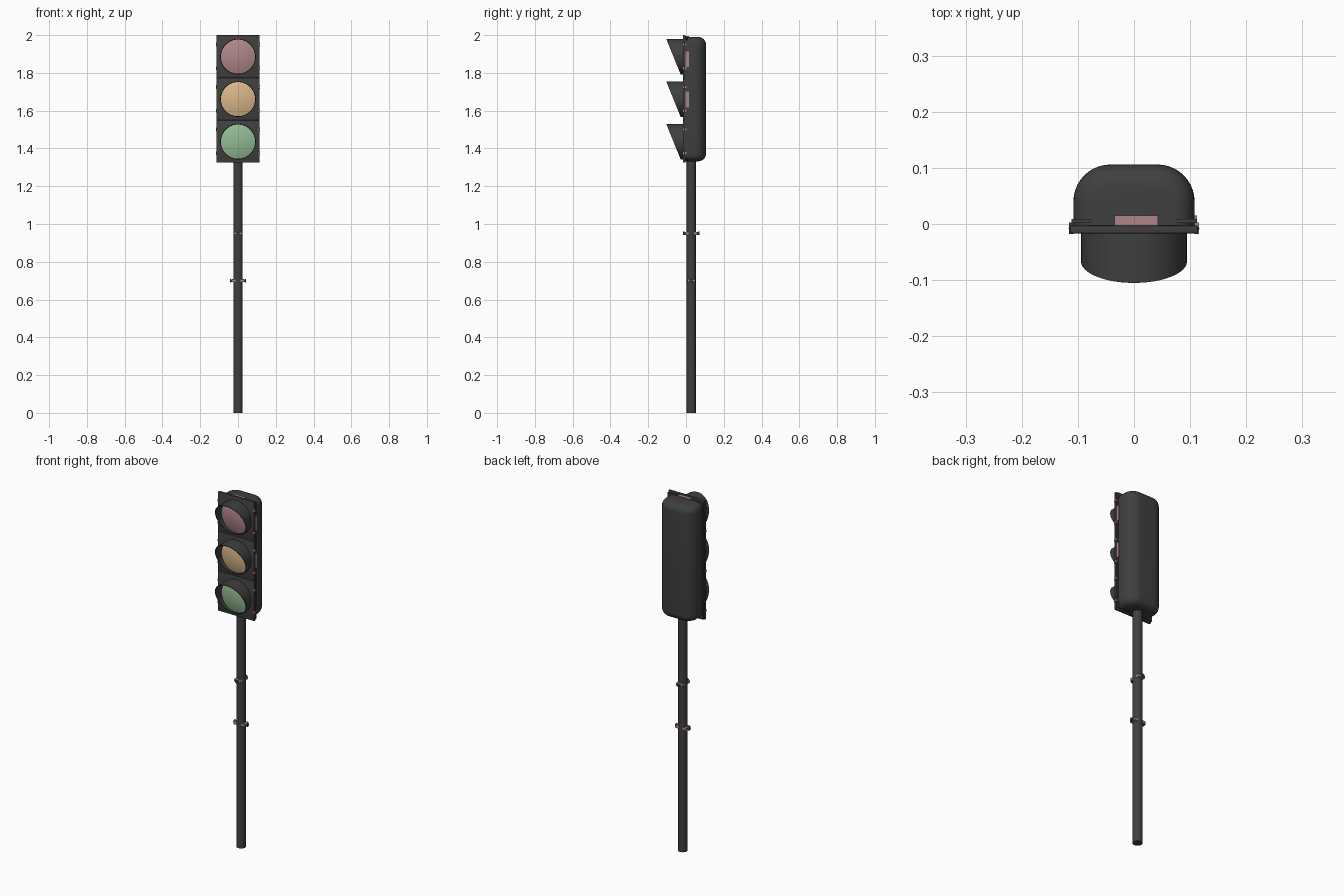
import bpy, bmesh, math
from mathutils import Vector

if "Cube" in bpy.data.objects:
    bpy.data.objects.remove(bpy.data.objects["Cube"])


def mat(name, r, g, b):
    m = bpy.data.materials.new(name)
    m.diffuse_color = (r, g, b, 1)
    m.use_nodes = True
    m.node_tree.nodes["Principled BSDF"].inputs["Base Color"].default_value = m.diffuse_color
    return m


DARK = mat("dark_grey", 0.05, 0.05, 0.05)
RED = mat("dusty_red", 0.43, 0.235, 0.25)
AMBER = mat("pale_amber", 0.69, 0.47, 0.24)
GREEN = mat("soft_green", 0.29, 0.49, 0.29)


def finish(name, bm, material, smooth=True):
    bmesh.ops.recalc_face_normals(bm, faces=bm.faces)
    me = bpy.data.meshes.new(name)
    bm.to_mesh(me)
    bm.free()
    me.materials.append(material)
    ob = bpy.data.objects.new(name, me)
    bpy.context.collection.objects.link(ob)
    if smooth:
        bpy.ops.object.select_all(action='DESELECT')
        ob.select_set(True)
        bpy.context.view_layer.objects.active = ob
        bpy.ops.object.shade_smooth_by_angle(angle=math.radians(35))
    return ob


def box(name, lo, hi, material, bevel=0.0):
    bm = bmesh.new()
    bmesh.ops.create_cube(bm, size=1)
    lo, hi = Vector(lo), Vector(hi)
    for v in bm.verts:
        v.co = Vector([(lo[i] + hi[i]) / 2 + v.co[i] * (hi[i] - lo[i]) for i in range(3)])
    if bevel:
        bmesh.ops.bevel(bm, geom=bm.edges[:], offset=bevel, segments=2,
                        profile=0.5, affect='EDGES')
    return finish(name, bm, material, bevel > 0)


def rod(name, a, b, radius, material, sides=16):
    a, b = Vector(a), Vector(b)
    bm = bmesh.new()
    bmesh.ops.create_cone(bm, cap_ends=True, segments=sides, radius1=radius,
                          radius2=radius, depth=(b - a).length)
    q = Vector((0, 0, 1)).rotation_difference(b - a)
    for v in bm.verts:
        v.co = q @ v.co + (a + b) / 2
    return finish(name, bm, material)


def loft(bm, rings, closed=False):
    n = len(rings[0])
    pairs = list(zip(rings, rings[1:]))
    if closed:
        pairs.append((rings[-1], rings[0]))
    for r0, r1 in pairs:
        for i in range(n):
            j = (i + 1) % n
            bm.faces.new((r0[i], r0[j], r1[j], r1[i]))


# rear housing: D-shaped section lofted upward with rounded ends
def housing():
    bm = bmesh.new()
    z0, z1, end_r = 1.332, 1.99, 0.04
    steps = [i * math.pi / 16 for i in range(9)]
    levels = [(z0 + end_r * (1 - math.cos(t)), end_r * (1 - math.sin(t))) for t in steps]
    levels += [(z1 - end_r * (1 - math.cos(t)), end_r * (1 - math.sin(t))) for t in reversed(steps)]
    rings = []
    for z, d in levels:
        w, back, r = 0.108 - d, 0.106 - d, 0.066 - d
        pts = [(w, -0.003)]
        for sx in (1, -1):
            arc = [(sx * (w - r + r * math.cos(k * math.pi / 20)),
                    back - r + r * math.sin(k * math.pi / 20)) for k in range(11)]
            pts += arc if sx > 0 else arc[::-1]
        pts.append((-w, -0.003))
        rings.append([bm.verts.new((x, y, z)) for x, y in pts])
    loft(bm, rings)
    bm.faces.new(rings[0])
    bm.faces.new(rings[-1])
    finish("rear_housing", bm, DARK)


# sun visor: thin tube with a sloping cut front
def visor(name, zc):
    bm = bmesh.new()
    n, ro, ri, yb = 48, 0.0945, 0.0905, -0.010

    def front(z):
        return -0.0665 - 0.0385 * z / ro

    rings = []
    for r, cut in ((ro, False), (ro, True), (ri, True), (ri, False)):
        ring = []
        for i in range(n):
            a = 2 * math.pi * i / n
            z = r * math.sin(a)
            ring.append(bm.verts.new((r * math.cos(a), front(z) if cut else yb, zc + z)))
        rings.append(ring)
    loft(bm, rings, True)
    finish(name, bm, DARK)


# domed lens, recessed at the base of the visor
def lens(name, zc, material):
    bm = bmesh.new()
    n, rad, bulge = 48, 0.0915, 0.016
    rings = []
    for k in range(8):
        f = 1 - k / 8
        y = -0.018 - bulge * (1 - f * f)
        rings.append([bm.verts.new((rad * f * math.cos(2 * math.pi * i / n), y,
                                    zc + rad * f * math.sin(2 * math.pi * i / n)))
                      for i in range(n)])
    loft(bm, rings)
    tip = bm.verts.new((0, -0.018 - bulge, zc))
    for i in range(n):
        bm.faces.new((rings[-1][i], rings[-1][(i + 1) % n], tip))
    ob = finish(name, bm, material)
    # make the open dome face forwards
    if ob.data.polygons[0].normal.y > 0:
        ob.data.flip_normals()


housing()

# flange between housing and doors
box("housing_flange", (-0.111, 0.002, 1.33), (0.111, 0.009, 1.992), DARK)

# three signal sections: door, lens, visor and edge clips
for label, zc, colour in (("top", 1.886, RED), ("middle", 1.661, AMBER), ("bottom", 1.436, GREEN)):
    box(label + "_door", (-0.114, -0.017, zc - 0.1115), (0.114, -0.003, zc + 0.1135), DARK, 0.002)
    lens(label + "_lens", zc, colour)
    visor(label + "_visor", zc)
    for s, side, m in ((1, "right", RED), (-1, "left", DARK)):
        for dz in (-0.062, 0.064):
            z = zc + dz
            xs = sorted((s * 0.108, s * 0.1155))
            box(f"{label}_{side}_clip", (xs[0], -0.018, z - 0.006), (xs[1], 0.003, z + 0.006), m)
            rod(f"{label}_{side}_clip_pin", (s * 0.1135, -0.008, z - 0.010),
                (s * 0.1135, -0.008, z + 0.010), 0.0032, DARK, 8)

# coloured latch bars on the top and on the right side
box("top_latch", (-0.035, -0.003, 1.975), (0.043, 0.015, 1.9955), RED)
for z in (1.872, 1.66):
    box("side_latch", (0.09, -0.003, z - 0.042), (0.1125, 0.015, z + 0.042), RED)

# pole
PY = 0.028
rod("pole", (0, PY, 0), (0, PY, 1.36), 0.025, DARK, 32)

# cross brackets on the pole with dark bolt heads
for z, d in ((0.95, Vector((0, 1, 0))), (0.70, Vector((1, 0, 0)))):
    c = Vector((0, PY, z))
    half = d * 0.034 + Vector((d.y, d.x, 0)) * 0.021 + Vector((0, 0, 0.008))
    box("pole_bracket", c - half, c + half, RED, 0.003)
    rod("bracket_bolt", c - d * 0.043, c + d * 0.043, 0.007, DARK, 12)
    for s in (-1, 1):
        rod("bolt_head", c + d * s * 0.036, c + d * s * 0.043, 0.0095, DARK, 12)
